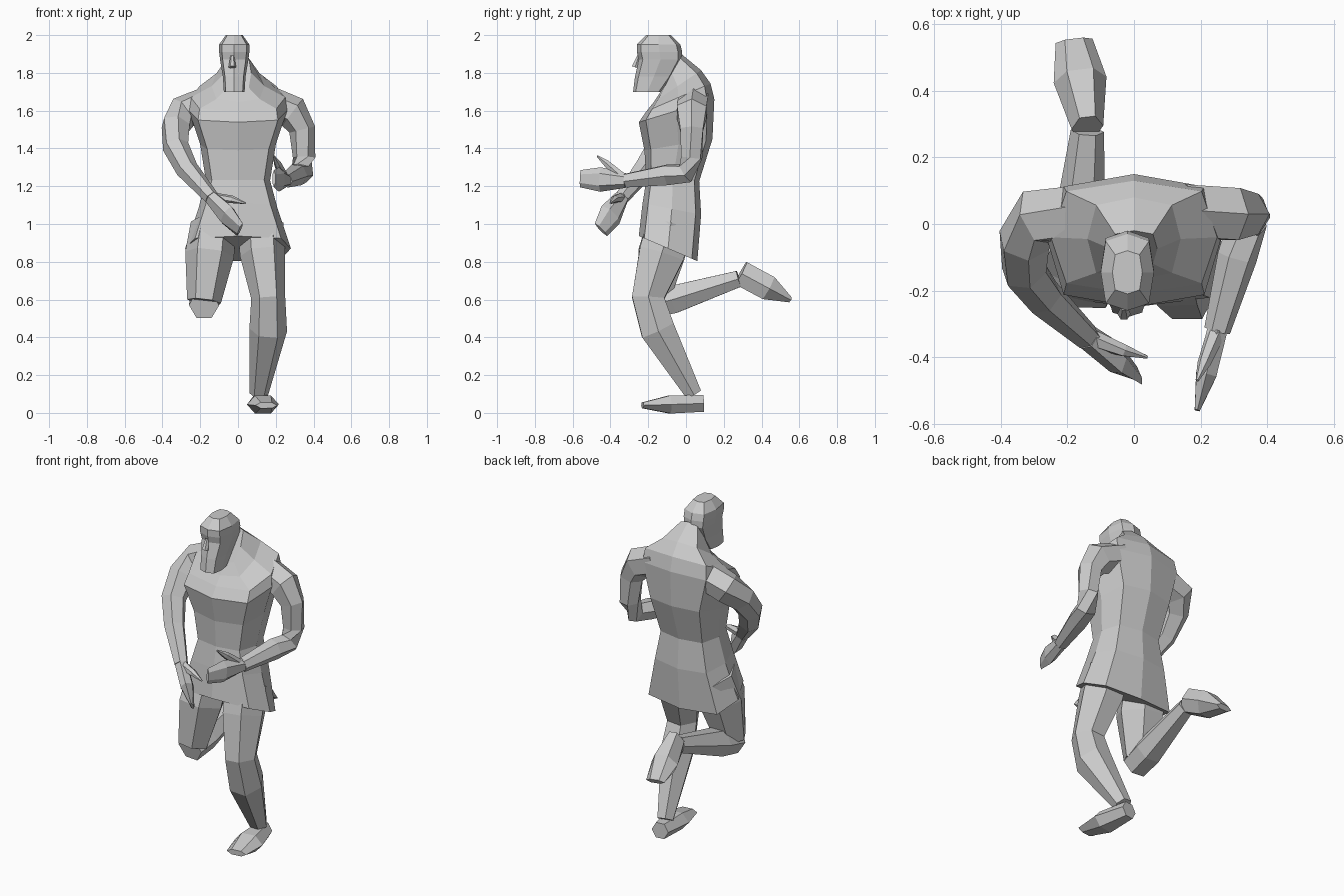
import bpy
import bmesh
from math import cos, sin, pi
from mathutils import Vector

cube = bpy.data.objects.get("Cube")
if cube:
    bpy.data.objects.remove(cube, do_unlink=True)

# One plain stone colour for the whole figure
stone = bpy.data.materials.new("stone_grey")
stone.use_nodes = True
grey = (0.6, 0.6, 0.6, 1)
stone.diffuse_color = grey
stone.node_tree.nodes["Principled BSDF"].inputs["Base Color"].default_value = grey

SIDEWAYS = Vector((1, 0, 0))
UPWARD = Vector((0, 0, 1))


def oval(centre, across, depth, sides):
    """Ring of points around a centre, spanned by two radius vectors."""
    angles = [2 * pi * i / sides for i in range(sides)]
    return [centre + across * cos(angle) + depth * sin(angle) for angle in angles]


def loft(name, rings):
    """Skin a list of vertex rings and cap both ends."""
    bm = bmesh.new()
    loops = [[bm.verts.new(point) for point in ring] for ring in rings]
    for low, high in zip(loops, loops[1:]):
        for i in range(len(low)):
            j = (i + 1) % len(low)
            bm.faces.new((low[i], low[j], high[j], high[i]))
    bm.faces.new(loops[0])
    bm.faces.new(loops[-1])
    bmesh.ops.recalc_face_normals(bm, faces=bm.faces)
    mesh = bpy.data.meshes.new(name)
    bm.to_mesh(mesh)
    bm.free()
    mesh.materials.append(stone)
    obj = bpy.data.objects.new(name, mesh)
    bpy.context.collection.objects.link(obj)
    return obj


def stack(name, centre_x, tilt, levels):
    """Stack rings given as height, half width, front and back.
    Rings lean forward below the waist and backward above it."""
    waist = 1.25
    rings = []
    for height, half, front, back in levels:
        centre = Vector((centre_x, (front + back) / 2, height))
        depth = Vector((0, (back - front) / 2, tilt * (height - waist) / 2))
        ring = oval(centre, SIDEWAYS * half, depth, 8)
        # Push the diagonal corners out for a boxy section
        for corner in range(1, len(ring), 2):
            ring[corner] = centre + (ring[corner] - centre) * 1.15
        rings.append(ring)
    loft(name, rings)


def limb(name, joints, widths, hinge=SIDEWAYS, start_depth=1, end_depth=1):
    """Six-sided tube through joints; depth is a share of the width."""
    rings = []
    last = len(joints) - 1
    for i, joint in enumerate(joints):
        tangent = (joints[min(i + 1, last)] - joints[max(i - 1, 0)]).normalized()
        across = (hinge - tangent * hinge.dot(tangent)).normalized()
        share = start_depth + (end_depth - start_depth) * i / last
        depth = tangent.cross(across) * widths[i] * share
        rings.append(oval(joint, across * widths[i], depth, 6))
    loft(name, rings)


def extremity(name, start, tip, width, hinge, start_depth, end_depth):
    """Hand or foot: narrow at the joint, wide in the middle, thin at the tip."""
    joints = [start, start.lerp(tip, 0.55), tip]
    widths = [width * 0.6, width, width * 0.7]
    limb(name, joints, widths, hinge, start_depth, end_depth)


def thumb(name, wrist, palm, tip):
    """Small spike leaving the hand near the wrist."""
    limb(name, [wrist, palm, tip], [0.03, 0.02, 0.005])


# Tunic, chest and neck in one skin
stack("torso", 0, 0.35, [
    (0.87, 0.28, -0.25, 0.06),
    (1.08, 0.21, -0.23, 0.08),
    (1.23, 0.17, -0.21, 0.07),
    (1.42, 0.2, -0.22, 0.14),
    (1.6, 0.26, -0.25, 0.15),
    (1.67, 0.25, -0.21, 0.13),
    (1.73, 0.14, -0.17, 0.08),
    (1.8, 0.07, -0.13, -0.02),
])

# Head from the square jaw to the flat crown
stack("head", -0.02, 0, [
    (1.7, 0.055, -0.28, -0.13),
    (1.78, 0.06, -0.27, -0.07),
    (1.87, 0.075, -0.25, -0.02),
    (1.91, 0.08, -0.26, -0.02),
    (1.95, 0.08, -0.26, -0.03),
    (2, 0.045, -0.21, -0.08),
])
bridge = Vector((-0.03, -0.25, 1.89))
nose_tip = Vector((-0.03, -0.27, 1.83))
limb("nose", [bridge, nose_tip], [0.01, 0.02])

# Standing left leg
hip = Vector((0.12, -0.08, 1))
thigh = Vector((0.13, -0.13, 0.84))
knee = Vector((0.16, -0.2, 0.61))
calf = Vector((0.16, -0.15, 0.44))
ankle = Vector((0.11, 0.04, 0.1))
limb("left_leg", [hip, thigh, knee, calf, ankle],
     [0.12, 0.12, 0.09, 0.1, 0.05], start_depth=1.2)
heel = Vector((0.11, 0.09, 0.05))
toe = Vector((0.15, -0.23, 0.04))
extremity("left_foot", heel, toe, 0.085, SIDEWAYS, 1, 0.3)

# Right leg kicked up behind
hip = Vector((-0.13, -0.08, 1))
thigh = Vector((-0.15, -0.13, 0.84))
knee = Vector((-0.18, -0.17, 0.59))
limb("right_thigh", [hip, thigh, knee], [0.12, 0.13, 0.09], start_depth=1.2)
knee = Vector((-0.18, -0.2, 0.57))
calf = Vector((-0.17, -0.07, 0.6))
ankle = Vector((-0.14, 0.28, 0.71))
limb("right_shin", [knee, calf, ankle], [0.08, 0.085, 0.05])
heel = Vector((-0.14, 0.29, 0.74))
toe = Vector((-0.18, 0.55, 0.6))
extremity("right_foot", heel, toe, 0.08, SIDEWAYS, 1.6, 0.3)

# Right arm swung across the front
hinge = Vector((0.2, -0.6, 0.8))
collar = Vector((-0.14, 0.03, 1.65))
shoulder = Vector((-0.29, 0.02, 1.59))
upper_arm = Vector((-0.33, -0.05, 1.52))
elbow = Vector((-0.33, -0.14, 1.41))
forearm = Vector((-0.27, -0.22, 1.29))
wrist = Vector((-0.14, -0.34, 1.14))
limb("right_arm", [collar, shoulder, upper_arm, elbow, forearm, wrist],
     [0.09, 0.09, 0.08, 0.07, 0.06, 0.04], hinge)
extremity("right_hand", wrist, Vector((0.01, -0.45, 0.97)), 0.07, hinge, 0.9, 0.2)
thumb("right_thumb", wrist, Vector((-0.03, -0.38, 1.13)), Vector((0.04, -0.4, 1.11)))

# Left arm bent with the forearm forward
hinge = Vector((0.6, 0, 0.8))
collar = Vector((0.14, 0.04, 1.65))
shoulder = Vector((0.29, 0.03, 1.59))
upper_arm = Vector((0.34, 0.03, 1.5))
lower_arm = Vector((0.35, 0.03, 1.35))
elbow = Vector((0.34, 0, 1.27))
forearm = Vector((0.31, -0.1, 1.26))
wrist = Vector((0.25, -0.32, 1.23))
limb("left_arm", [collar, shoulder, upper_arm, lower_arm, elbow, forearm, wrist],
     [0.09, 0.09, 0.07, 0.06, 0.06, 0.06, 0.04], hinge)
extremity("left_hand", wrist, Vector((0.19, -0.56, 1.24)), 0.065, UPWARD, 0.9, 0.2)
thumb("left_thumb", wrist, Vector((0.21, -0.42, 1.32)), Vector((0.19, -0.47, 1.36)))
